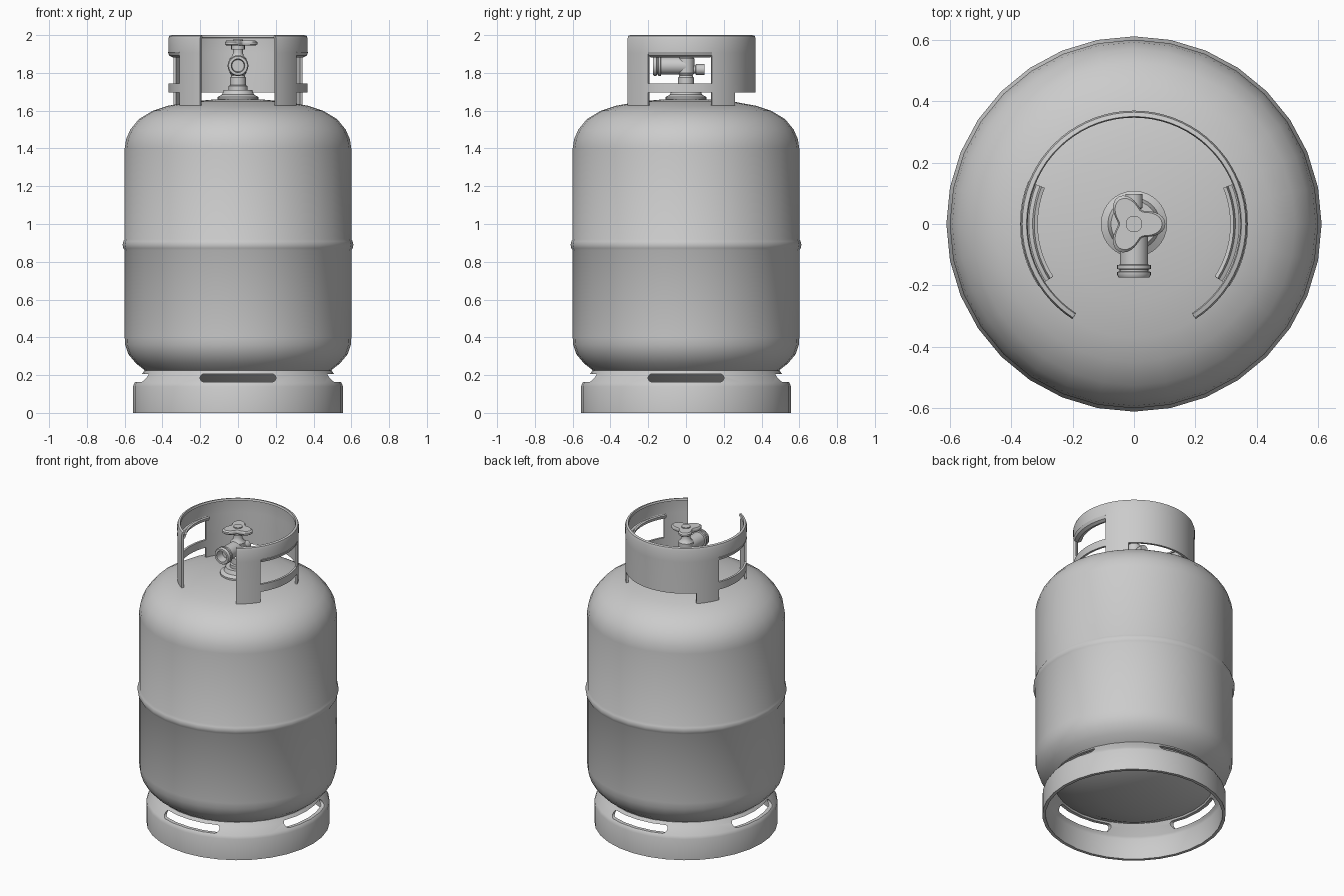
import bpy, bmesh
from math import sin, cos, pi, radians
from mathutils import Matrix

if "Cube" in bpy.data.objects:
    bpy.data.objects.remove(bpy.data.objects["Cube"])

grey = bpy.data.materials.new("grey_steel")
grey.use_nodes = True
grey.diffuse_color = (0.6, 0.6, 0.6, 1)
grey.node_tree.nodes["Principled BSDF"].inputs["Base Color"].default_value = (0.6, 0.6, 0.6, 1)


def finish(name, bm, recalc=True, thickness=0, offset=-1, smooth=35):
    """Turn a bmesh into a smooth-shaded, optionally thickened, object."""
    bmesh.ops.remove_doubles(bm, verts=bm.verts, dist=0.00001)
    if recalc:
        bmesh.ops.recalc_face_normals(bm, faces=bm.faces)
    mesh = bpy.data.meshes.new(name)
    bm.to_mesh(mesh)
    bm.free()
    mesh.materials.append(grey)
    obj = bpy.data.objects.new(name, mesh)
    bpy.context.collection.objects.link(obj)
    bpy.ops.object.select_all(action='DESELECT')
    obj.select_set(True)
    bpy.context.view_layer.objects.active = obj
    if thickness:
        mod = obj.modifiers.new("wall", 'SOLIDIFY')
        mod.thickness, mod.offset = thickness, offset
        bpy.ops.object.modifier_apply(modifier=mod.name)
    bpy.ops.object.shade_smooth_by_angle(angle=radians(smooth))
    return obj


def lathe(name, profile, sides=32, matrix=Matrix(), closed=False):
    """Revolve (radius, height) points about the local z axis."""
    bm = bmesh.new()
    rings = [[bm.verts.new((r * cos(2 * pi * i / sides), r * sin(2 * pi * i / sides), z))
              for i in range(sides)] for r, z in profile]
    pairs = list(zip(rings, rings[1:])) + ([(rings[-1], rings[0])] if closed else [])
    for low, high in pairs:
        for i in range(sides):
            j = (i + 1) % sides
            bm.faces.new((low[i], low[j], high[j], high[i]))
    bmesh.ops.transform(bm, matrix=matrix, verts=bm.verts)
    bmesh.ops.dissolve_degenerate(bm, dist=0.00001, edges=bm.edges)
    return finish(name, bm)


def arc_sheet(name, angles, rows, keep, thickness, offset=-1):
    """Curved sheet around z, with cells left out by a rule."""
    bm = bmesh.new()
    grid = [[bm.verts.new((r * cos(radians(a)), r * sin(radians(a)), z)) for a in angles]
            for r, z in rows]
    for k in range(len(rows) - 1):
        for i in range(len(angles) - 1):
            if keep((angles[i] + angles[i + 1]) / 2, (rows[k][1] + rows[k + 1][1]) / 2):
                bm.faces.new((grid[k][i], grid[k][i + 1], grid[k + 1][i + 1], grid[k + 1][i]))
    bmesh.ops.delete(bm, geom=[v for v in bm.verts if not v.link_faces], context='VERTS')
    return finish(name, bm, False, thickness, offset)


def span(a, b, n):
    return [a + (b - a) * i / n for i in range(n + 1)]


# Tank shell with domed ends and a raised weld band
lathe("tank_body", [(0, .10), (.2, .115), (.36, .155), (.48, .215), (.54, .262), (.58, .31), (.597, .36),
                    (.6, .4), (.6, .86), (.607, .872), (.611, .89), (.607, .908), (.6, .92),
                    (.6, 1.4), (.592, 1.45), (.57, 1.5), (.525, 1.555), (.45, 1.6), (.37, 1.626),
                    (.25, 1.648), (.12, 1.66), (0, 1.665)])

# Foot ring with a rounded slot on each of the four sides
foot = lathe("foot_ring", [(.556, 0), (.556, .14), (.548, .158), (.515, .198), (.495, .225),
                           (.475, .225), (.495, .195), (.528, .152), (.536, .138), (.536, 0)], closed=True)
for turn in (0, pi / 2):
    bm = bmesh.new()
    outline = [(s * (.18 + .021 * cos(t)), .185 + s * .021 * sin(t))
               for s in (1, -1) for t in span(-pi / 2, pi / 2, 8)]
    face = bm.faces.new([bm.verts.new((x, -1, z)) for x, z in outline])
    out = bmesh.ops.extrude_face_region(bm, geom=[face])
    moved = [g for g in out["geom"] if isinstance(g, bmesh.types.BMVert)]
    bmesh.ops.translate(bm, verts=moved, vec=(0, 2, 0))
    bmesh.ops.rotate(bm, verts=bm.verts, matrix=Matrix.Rotation(turn, 3, 'Z'))
    cutter = finish("slot_cutter", bm)
    cutter.hide_render = True
    bpy.context.view_layer.objects.active = foot
    mod = foot.modifiers.new("slots", 'BOOLEAN')
    mod.operation, mod.object, mod.solver = 'DIFFERENCE', cutter, 'EXACT'
    bpy.ops.object.modifier_apply(modifier=mod.name)
    bpy.data.objects.remove(cutter)
bpy.ops.object.select_all(action='DESELECT')
foot.select_set(True)
bpy.ops.object.shade_smooth_by_angle(angle=radians(35))

# Guard collar: open at the front, a handle opening each side, four legs
half = span(-57, -33, 5) + span(-33, 22, 10)[1:] + span(22, 45, 5)[1:] + span(45, 90, 9)[1:]
angles = half + [180 - a for a in reversed(half[:-1])]


def collar_cell(angle, z):
    a = angle if angle < 90 else 180 - angle
    if z < 1.695:
        return a < -33 or 22 < a < 45
    return not (-33 < a < 22 and 1.745 < z < 1.905)


arc_sheet("guard_collar", angles,
          [(.368, 1.622), (.368, 1.695), (.368, 1.745), (.368, 1.905), (.369, 1.982), (.364, 1.996), (.35, 2)],
          collar_cell, .014)

# Rolled grips along the top of the handle openings
grip = [(.366, 1.912), (.359, 1.895), (.343, 1.887), (.326, 1.894), (.319, 1.914)]
for side, start in (("left", -33), ("right", 158)):
    arc_sheet(side + "_handle_grip", span(start, start + 55, 12), grip, lambda a, z: True, .012, 0)

# Valve neck and upright body
lathe("valve_neck", [(0, 1.65), (.108, 1.65), (.108, 1.672), (.085, 1.685), (.075, 1.71), (0, 1.71)])
lathe("valve_body", [(0, 1.7), (.05, 1.7), (.05, 1.73), (.042, 1.735), (.042, 1.775), (.034, 1.785),
                     (.045, 1.8), (.045, 1.875), (.03, 1.89), (.026, 1.91), (.026, 1.95), (0, 1.95)], 16)

# Threaded outlet toward the front, relief fitting toward the back
forward = Matrix.Translation((0, 0, 1.838)) @ Matrix.Rotation(pi / 2, 4, 'X')
backward = Matrix.Translation((0, 0, 1.818)) @ Matrix.Rotation(-pi / 2, 4, 'X')
lathe("valve_outlet", [(0, 0), (.046, 0), (.046, .132), (.055, .134), (.055, .146), (.047, .148),
                       (.047, .154), (.055, .156), (.055, .166), (.05, .174), (.036, .174),
                       (.032, .12), (0, .12)], 24, forward)
lathe("relief_fitting", [(0, 0), (.022, 0), (.022, .05), (.028, .052), (.028, .097), (0, .097)], 16, backward)

# Three-lobed hand wheel with a hub cap
bm = bmesh.new()
rings = []
for scale, z in ((.9, 1.944), (1, 1.951), (1, 1.963), (.9, 1.971)):
    ring = []
    for i in range(48):
        t = 2 * pi * i / 48
        r = scale * (.077 + .025 * cos(3 * t))
        ring.append(bm.verts.new((r * cos(t), r * sin(t), z)))
    rings.append(ring)
for low, high in zip(rings, rings[1:]):
    for i in range(48):
        j = (i + 1) % 48
        bm.faces.new((low[i], low[j], high[j], high[i]))
bm.faces.new(rings[0])
bm.faces.new(rings[-1])
finish("hand_wheel", bm)
lathe("hand_wheel_hub", [(0, 1.925), (.036, 1.925), (.036, 1.945), (.027, 1.95), (.027, 1.977), (0, 1.977)], 16)
